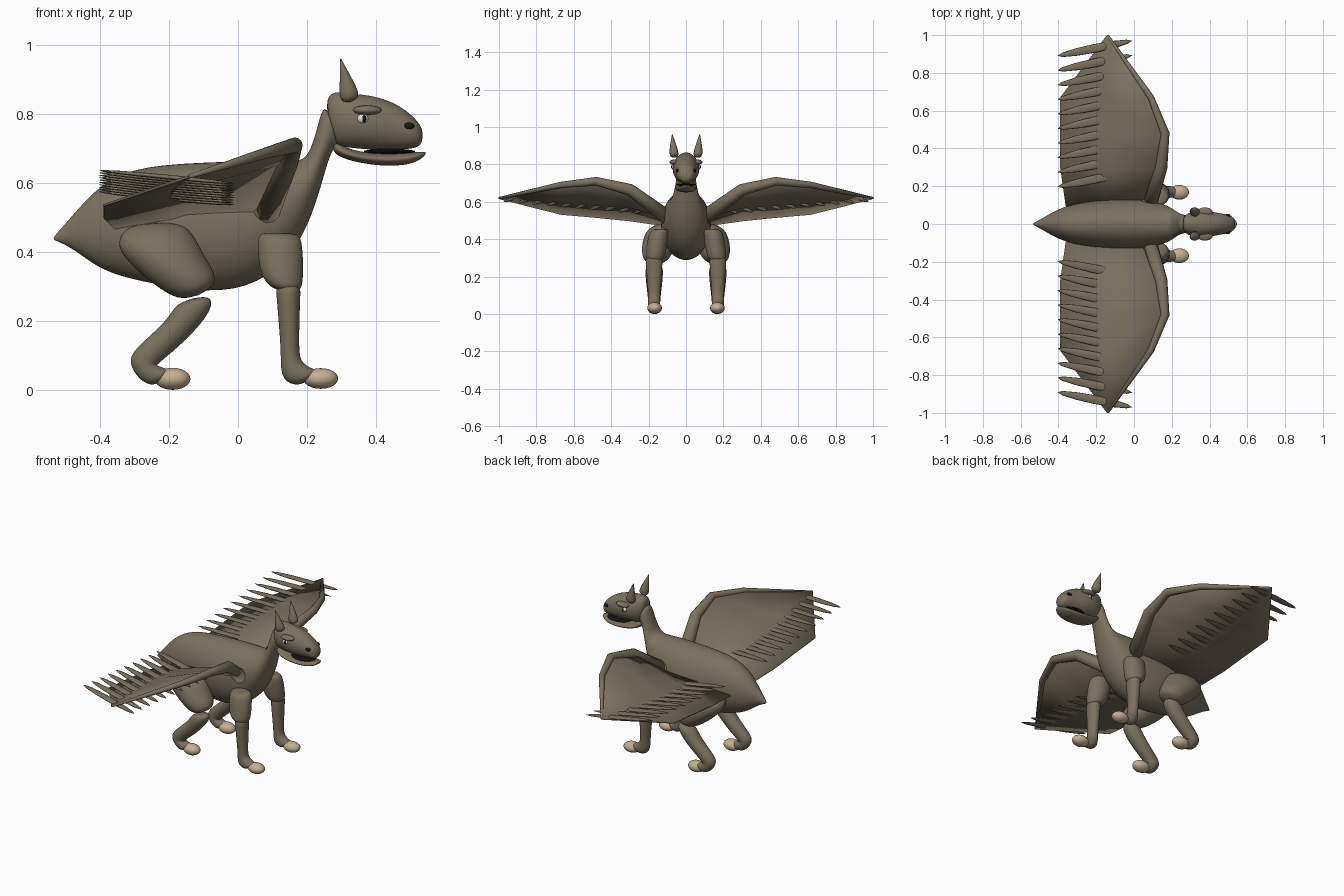
import bpy, bmesh
from math import cos, sin, pi
from mathutils import Vector, Matrix

if "Cube" in bpy.data.objects:
    bpy.data.objects.remove(bpy.data.objects["Cube"])


def material(name, rgb):
    m = bpy.data.materials.new(name)
    m.use_nodes = True
    m.diffuse_color = (*rgb, 1)
    bsdf = m.node_tree.nodes["Principled BSDF"]
    bsdf.inputs["Base Color"].default_value = (*rgb, 1)
    bsdf.inputs["Roughness"].default_value = 0.8
    return m


HIDE = material("hide brown", (0.20, 0.165, 0.112))
PAW = material("paw beige", (0.56, 0.43, 0.29))
BLACK = material("black", (0.008, 0.008, 0.008))
WHITE = material("eye white", (0.75, 0.74, 0.7))


def finish(bm, name, mat, subdiv=0):
    bmesh.ops.recalc_face_normals(bm, faces=bm.faces[:])
    mesh = bpy.data.meshes.new(name)
    bm.to_mesh(mesh)
    bm.free()
    mesh.materials.append(mat)
    for p in mesh.polygons:
        p.use_smooth = True
    ob = bpy.data.objects.new(name, mesh)
    bpy.context.collection.objects.link(ob)
    if subdiv:
        mod = ob.modifiers.new("smooth", 'SUBSURF')
        mod.levels = mod.render_levels = subdiv
    return ob


def skin(bm, rings):
    """Bridge equal rings of points and cap both ends."""
    loops = [[bm.verts.new(p) for p in ring] for ring in rings]
    n = len(loops[0])
    for a, b in zip(loops, loops[1:]):
        for i in range(n):
            j = (i + 1) % n
            bm.faces.new((a[i], a[j], b[j], b[i]))
    bm.faces.new(loops[0])
    bm.faces.new(loops[-1])


def loft(name, sections, y=0.0, side=1, mat=HIDE, n=14):
    """Each section: two opposite edge points (x, z), half width, optional y."""
    rings = []
    for x1, z1, x2, z2, w, *yc in sections:
        cy = yc[0] if yc else y
        ring = []
        for i in range(n):
            t = 2 * pi * i / n
            k = (1 + cos(t)) / 2
            ring.append((x2 + (x1 - x2) * k, side * (cy + w * sin(t)), z2 + (z1 - z2) * k))
        rings.append(ring)
    bm = bmesh.new()
    skin(bm, rings)
    return finish(bm, name, mat, 2)


def ellipsoid(name, centre, radii, mat):
    bm = bmesh.new()
    bmesh.ops.create_uvsphere(bm, u_segments=20, v_segments=12, radius=1)
    bmesh.ops.transform(bm, matrix=Matrix.LocRotScale(Vector(centre), None, Vector(radii)),
                        verts=bm.verts[:])
    return finish(bm, name, mat)


# Body and neck, from tail point to nape
loft("body", [
    (-.54, .44, -.535, .435, .003), (-.49, .495, -.48, .412, .03),
    (-.40, .605, -.40, .342, .085), (-.28, .658, -.28, .308, .12),
    (-.05, .668, -.08, .272, .142), (.08, .672, .06, .30, .132),
    (.155, .665, .16, .39, .11), (.19, .67, .215, .50, .085),
    (.212, .70, .25, .62, .062), (.232, .77, .272, .70, .052),
    (.25, .845, .31, .73, .05)])

# Head and lower jaw
loft("head", [
    (.252, .84, .27, .73, .04), (.275, .872, .285, .705, .056),
    (.33, .862, .33, .70, .076), (.39, .857, .40, .693, .073),
    (.45, .838, .45, .693, .058), (.50, .805, .50, .698, .052),
    (.53, .77, .53, .705, .036), (.536, .75, .536, .73, .006)])
loft("jaw", [
    (.272, .73, .272, .685, .045), (.33, .692, .33, .662, .06),
    (.42, .686, .42, .648, .059), (.50, .69, .50, .652, .05),
    (.538, .692, .535, .672, .026), (.546, .69, .544, .683, .004)])
ellipsoid("mouth", (.44, .0, .692), (.075, .054, .008), BLACK)

# Wing stations: leading, middle and trailing points
WING = [
    ((.08, .09, .51), (-.15, .09, .50), (-.36, .09, .47)),
    ((.145, .30, .665), (-.16, .30, .572), (-.39, .30, .50)),
    ((.165, .48, .71), (-.16, .48, .585), (-.39, .48, .518)),
    ((.09, .67, .69), (-.15, .67, .60), (-.39, .67, .535)),
    ((-.14, 1.0, .62), (-.145, .995, .618), (-.15, .99, .616))]
ARM_RADII = (.04, .032, .023, .017, .006)


def wing(label, side):
    # Thin membrane
    bm = bmesh.new()
    grid = [[bm.verts.new((x, side * y, z)) for x, y, z in row] for row in WING]
    for a, b in zip(grid, grid[1:]):
        for i in range(2):
            bm.faces.new((a[i], a[i + 1], b[i + 1], b[i]))
    ob = finish(bm, label + "_wing_membrane", HIDE)
    solid = ob.modifiers.new("thickness", 'SOLIDIFY')
    solid.thickness, solid.offset = 0.008, 0

    # Tapering arm along the leading edge
    path = [Vector((x, side * y, z)) for (x, y, z), *_ in WING]
    rings = []
    for i, (p, r) in enumerate(zip(path, ARM_RADII)):
        d = (path[min(i + 1, 4)] - path[max(i - 1, 0)]).normalized()
        u = d.cross(Vector((1, 0, 0))).normalized()
        v = d.cross(u)
        rings.append([p + r * (u * cos(k * pi / 6) + v * sin(k * pi / 6)) for k in range(12)])
    bm = bmesh.new()
    skin(bm, rings)
    finish(bm, label + "_wing_arm", HIDE)
    ellipsoid(label + "_shoulder", (.08, side * .105, .525), (.045, .035, .042), HIDE)

    # Row of leaf-shaped feathers
    for i in range(10):
        y = .197 + i * .077
        z = .575 + .062 * i / 9
        bm = bmesh.new()
        bmesh.ops.create_uvsphere(bm, u_segments=12, v_segments=8, radius=1)
        tail, tip = Vector((-.405, side * y, z)), Vector((-.01, side * (y + .08), z - .038))
        axis = (tip - tail).normalized()
        across = Vector((0, 0, 1)).cross(axis).normalized()
        frame = Matrix((axis, across, axis.cross(across))).transposed()
        size = Vector(((tip - tail).length / 2, .023, .007))
        bmesh.ops.transform(bm, verts=bm.verts[:], matrix=Matrix.LocRotScale(
            (tail + tip) / 2, frame.to_quaternion(), size))
        finish(bm, f"{label}_feather_{i + 1}", HIDE)


for label, s in (("left", 1), ("right", -1)):
    wing(label, s)

    # Face details
    loft(label + "_horn", [
        (.292, .825, .362, .842, .03, .062), (.295, .89, .337, .895, .021, .067),
        (.296, .955, .302, .956, .003, .073), (.297, .963, .299, .963, .001, .074)], side=s)
    ellipsoid(label + "_brow", (.375, s * .062, .812), (.042, .026, .014), HIDE)
    ellipsoid(label + "_eye", (.362, s * .066, .787), (.017, .012, .014), WHITE)
    ellipsoid(label + "_pupil", (.366, s * .073, .787), (.007, .007, .011), BLACK)
    ellipsoid(label + "_nostril", (.495, s * .044, .766), (.017, .01, .01), BLACK)

    # Front leg
    loft(label + "_front_upper_leg", [
        (.07, .458, .17, .455, .035, .135), (.053, .445, .187, .442, .054, .145),
        (.057, .37, .192, .365, .056, .155), (.07, .32, .19, .305, .055, .165),
        (.105, .288, .178, .282, .04, .168)], side=s)
    loft(label + "_front_lower_leg", [
        (.108, .31, .184, .31, .045), (.11, .28, .182, .28, .047),
        (.125, .11, .176, .11, .033), (.122, .06, .185, .08, .033),
        (.135, .018, .215, .062, .034), (.19, .01, .235, .058, .03)], y=.17, side=s)
    ellipsoid(label + "_front_paw", (.24, s * .168, .033), (.051, .039, .03), PAW)

    # Hind leg
    loft(label + "_thigh", [
        (-.31, .485, -.17, .488, .04, .11), (-.355, .44, -.13, .46, .085, .13),
        (-.345, .39, -.09, .38, .095, .142), (-.25, .305, -.06, .335, .085, .155),
        (-.16, .25, -.07, .295, .055, .165)], side=s)
    loft(label + "_shank", [
        (-.18, .255, -.08, .28, .045), (-.20, .21, -.066, .238, .05),
        (-.265, .15, -.15, .14, .042), (-.322, .098, -.24, .07, .034),
        (-.305, .052, -.23, .07, .033), (-.275, .018, -.21, .062, .034),
        (-.235, .01, -.19, .058, .03)], y=.17, side=s)
    ellipsoid(label + "_hind_paw", (-.19, s * .168, .032), (.052, .039, .032), PAW)
